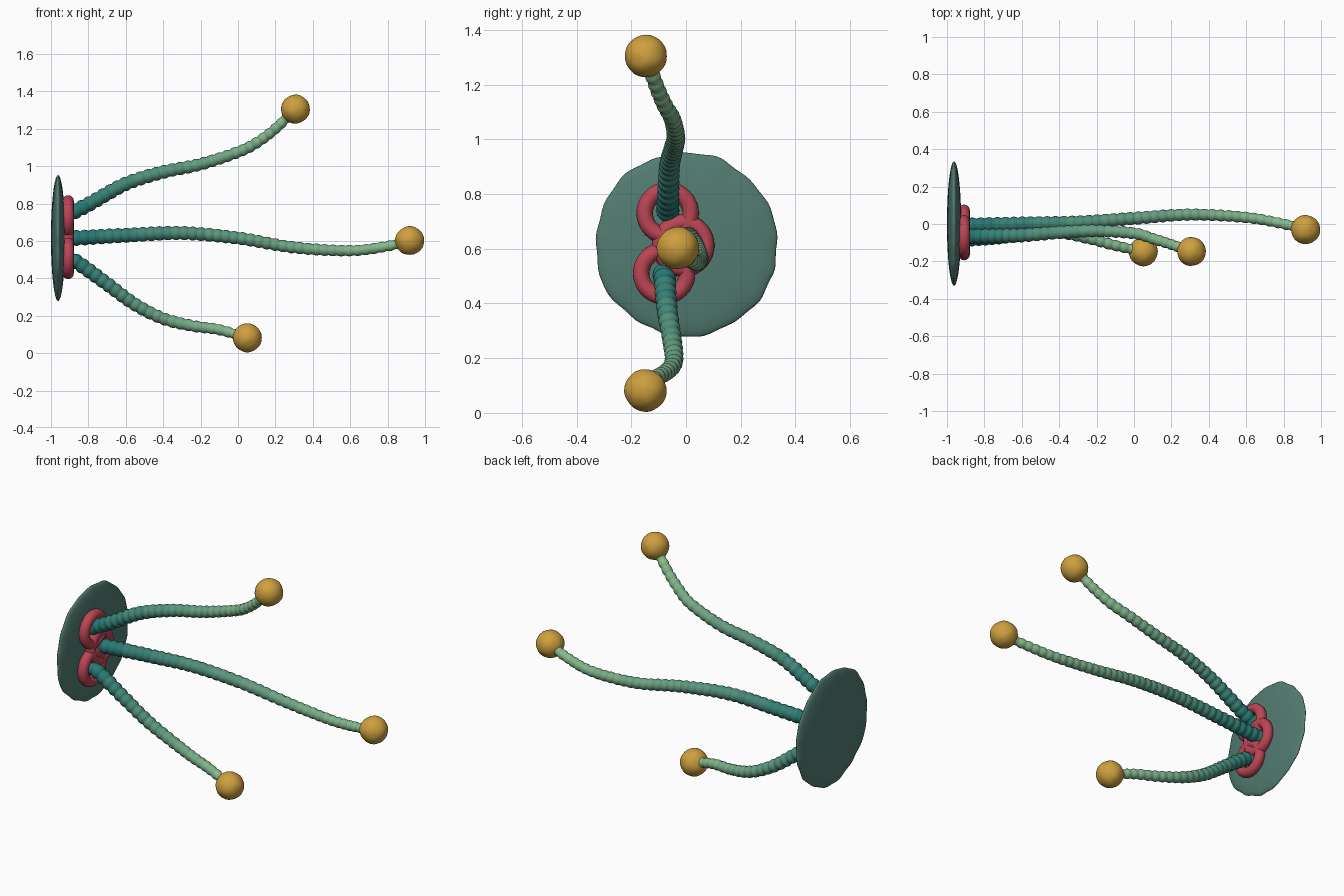
import bpy, bmesh, math
from mathutils import Vector, noise

if "Cube" in bpy.data.objects:
    bpy.data.objects.remove(bpy.data.objects["Cube"])

def material(name, rgb):
    m = bpy.data.materials.new(name)
    m.diffuse_color = (*rgb, 1)
    m.use_nodes = True
    m.node_tree.nodes["Principled BSDF"].inputs["Base Color"].default_value = m.diffuse_color
    return m

red = material("ring_red", (0.50, 0.06, 0.09))
gold = material("tip_gold", (0.62, 0.35, 0.05))
slate = material("disc_green", (0.085, 0.20, 0.165))
STEPS = 10
dark, light = Vector((0.02, 0.19, 0.17)), Vector((0.25, 0.50, 0.27))
greens = [material(f"arm_green_{i}", dark.lerp(light, (i / (STEPS - 1)) ** 1.2))
          for i in range(STEPS)]

def finish(name, bm, mats):
    bmesh.ops.recalc_face_normals(bm, faces=bm.faces[:])
    me = bpy.data.meshes.new(name)
    for f in bm.faces:
        f.smooth = True
    bm.to_mesh(me)
    bm.free()
    for m in mats:
        me.materials.append(m)
    ob = bpy.data.objects.new(name, me)
    bpy.context.collection.objects.link(ob)
    return ob

def smooth_path(pts, n=300):
    """Catmull-Rom through the points, resampled to even spacing."""
    p = [Vector(q) for q in pts]
    p = [2 * p[0] - p[1]] + p + [2 * p[-1] - p[-2]]
    fine = []
    for i in range(1, len(p) - 2):
        a, b, c, d = p[i - 1:i + 3]
        for k in range(24):
            t = k / 24
            fine.append(0.5 * (2 * b + (c - a) * t + (2 * a - 5 * b + 4 * c - d) * t * t
                               + (3 * b - a - 3 * c + d) * t ** 3))
    fine.append(p[-2])
    acc = [0]
    for u, v in zip(fine, fine[1:]):
        acc.append(acc[-1] + (v - u).length)
    out, j = [], 0
    for i in range(n + 1):
        s = acc[-1] * i / n
        while j < len(acc) - 2 and acc[j + 1] < s:
            j += 1
        out.append(fine[j].lerp(fine[j + 1], (s - acc[j]) / (acc[j + 1] - acc[j])))
    return out, acc[-1]

def beaded_arm(name, pts, sides=16, per_bead=6):
    beads = round(smooth_path(pts)[1] / 0.044)
    n = beads * per_bead
    path, _ = smooth_path(pts, n)
    bm = bmesh.new()
    rings = []
    for i, c in enumerate(path):
        t = i / n
        tan = (path[min(i + 1, n)] - path[max(i - 1, 0)]).normalized()
        u = tan.cross(Vector((0, 1, 0))).normalized()
        v = tan.cross(u)
        bump = abs(math.sin(math.pi * i / per_bead))
        r = (0.042 - 0.015 * t) * (0.84 + 0.18 * bump)
        rings.append([bm.verts.new(c + r * (u * math.cos(a) + v * math.sin(a)))
                      for a in (2 * math.pi * k / sides for k in range(sides))])
    for i in range(n):
        for k in range(sides):
            k2 = (k + 1) % sides
            f = bm.faces.new((rings[i][k], rings[i][k2], rings[i + 1][k2], rings[i + 1][k]))
            f.material_index = min(STEPS - 1, int(STEPS * i / n))
    bm.faces.new(rings[0])
    bm.faces.new(rings[-1])
    finish(name, bm, greens)

def tip_ball(name, loc, r=0.077):
    bm = bmesh.new()
    bmesh.ops.create_icosphere(bm, subdivisions=4, radius=r)
    for v in bm.verts:
        v.co = v.co * (1 + 0.03 * noise.noise(v.co * 25 + Vector(loc) * 7)) + Vector(loc)
    finish(name, bm, [gold])

# wobbly lens-shaped base disc
bm = bmesh.new()
bmesh.ops.create_uvsphere(bm, u_segments=96, v_segments=32, radius=1)
for v in bm.verts:
    y, z, x = v.co
    a = math.atan2(z, y)
    w = 1 + 0.03 * noise.noise(Vector((3 * math.cos(a), 3 * math.sin(a), 1.7)))
    w += 0.006 * math.sin(17 * a)
    v.co = Vector((-0.962 + 0.038 * x, 0.332 * w * y, 0.617 + 0.336 * w * z))
finish("base_disc", bm, [slate])

# arms: (x, y, z) points from socket to tip
arms = {
    "upper": [(-0.93, -0.067, 0.73), (-0.8, -0.065, 0.795), (-0.6, -0.06, 0.905),
              (-0.4, -0.045, 0.968), (-0.2, -0.037, 1.01), (0, -0.05, 1.075),
              (0.1, -0.078, 1.125), (0.2, -0.11, 1.2), (0.307, -0.147, 1.305)],
    "middle": [(-0.93, -0.01, 0.612), (-0.6, 0, 0.63), (-0.3, 0.008, 0.642),
               (0, 0.03, 0.615), (0.3, 0.05, 0.565), (0.6, 0.035, 0.548),
               (0.8, 0, 0.572), (0.918, -0.03, 0.602)],
    "lower": [(-0.93, -0.08, 0.51), (-0.86, -0.078, 0.485), (-0.7, -0.068, 0.37),
              (-0.55, -0.05, 0.26), (-0.4, -0.045, 0.185), (-0.25, -0.075, 0.147),
              (-0.1, -0.115, 0.125), (0.05, -0.148, 0.082)],
}
for name, pts in arms.items():
    beaded_arm(name + "_arm", pts)
    tip_ball(name + "_tip", pts[-1])
    # socket ring on the disc
    bpy.ops.mesh.primitive_torus_add(
        major_segments=48, minor_segments=16, major_radius=0.084, minor_radius=0.03,
        location=(-0.908, pts[0][1], pts[0][2]), rotation=(0, math.pi / 2, 0))
    ring = bpy.context.object
    ring.name = name + "_ring"
    ring.data.materials.append(red)
    bpy.ops.object.shade_smooth()
